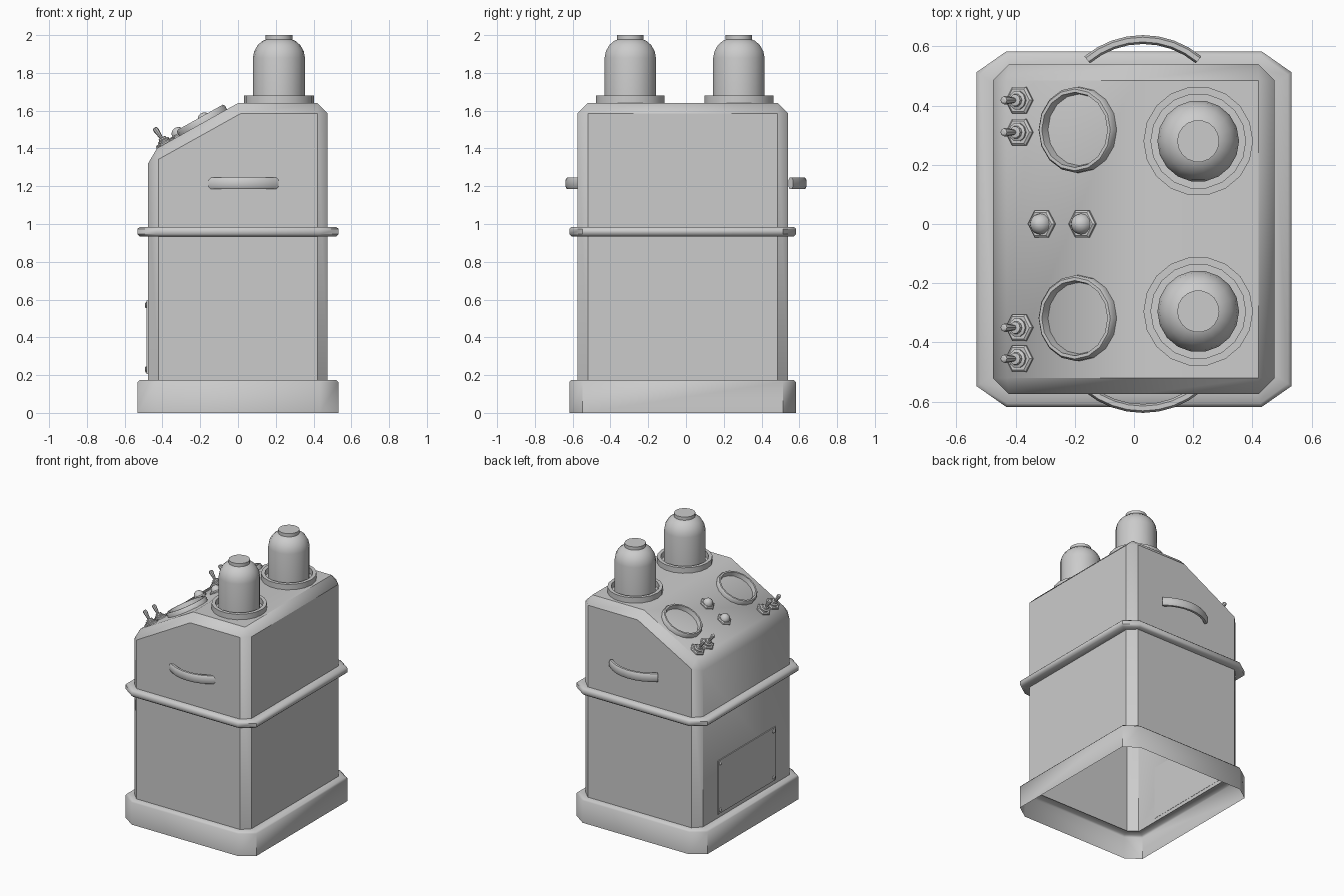
import bpy, bmesh, math
from mathutils import Matrix, Vector

cube = bpy.data.objects.get("Cube")
if cube:
    bpy.data.objects.remove(cube)

grey = bpy.data.materials.new("light_grey")
grey.use_nodes = True
grey.diffuse_color = (0.6, 0.6, 0.6, 1)
grey.node_tree.nodes["Principled BSDF"].inputs["Base Color"].default_value = (0.6, 0.6, 0.6, 1)

MID_Y = -0.0175                     # centre of the cabinet in depth
TOP = 1.64                          # height of the flat top
TILT = math.atan2(0.265, 0.475)     # angle of the sloping console


def finish(name, bm, matrix=Matrix(), angle=35, bevel=0):
    bmesh.ops.recalc_face_normals(bm, faces=bm.faces)
    mesh = bpy.data.meshes.new(name)
    bm.to_mesh(mesh)
    bm.free()
    mesh.materials.append(grey)
    obj = bpy.data.objects.new(name, mesh)
    bpy.context.collection.objects.link(obj)
    obj.matrix_world = matrix
    if bevel:
        mod = obj.modifiers.new("chamfer", "BEVEL")
        mod.width = bevel
        mod.segments = 1
        mod.limit_method = "ANGLE"
        mod.angle_limit = math.radians(40)
    bpy.ops.object.select_all(action="DESELECT")
    obj.select_set(True)
    bpy.context.view_layer.objects.active = obj
    bpy.ops.object.shade_smooth_by_angle(angle=math.radians(angle))
    return obj


def loft(name, loops, matrix=Matrix(), caps=(False, False), angle=35):
    """Skin a row of closed point loops."""
    bm = bmesh.new()
    rows = [[bm.verts.new(p) for p in loop] for loop in loops]
    n = len(rows[0])
    for a, b in zip(rows, rows[1:]):
        for i in range(n):
            j = (i + 1) % n
            bm.faces.new((a[i], a[j], b[j], b[i]))
    if caps[0]:
        bm.faces.new(rows[0])
    if caps[1]:
        bm.faces.new(rows[-1])
    return finish(name, bm, matrix, angle)


def lathe(name, profile, sides, matrix, cap=True, angle=35):
    """Revolve (radius, height) points around local z."""
    turn = [2 * math.pi * i / sides for i in range(sides)]
    loops = [[(r * math.cos(t), r * math.sin(t), z) for t in turn] for r, z in profile]
    return loft(name, loops, matrix, (False, cap), angle)


def on_slope(x, y):
    """Frame on the sloping console, with local z pointing out of it."""
    z = TOP + x * math.tan(TILT)
    return Matrix.Translation((x, y, z)) @ Matrix.Rotation(-TILT, 4, "Y")


def frame_loop(inset, z):
    """Rectangle with clipped corners."""
    x, y = 0.532 - inset, 0.6 - inset
    cx, cy = 0.1 - 0.6 * inset, 0.07 - 0.3 * inset
    quarter = [(x, y - cy), (x - cx, y)]
    half = quarter + [(-px, py) for px, py in reversed(quarter)]
    return [(px, py + MID_Y, z) for px, py in half + [(-px, -py) for px, py in half]]


# Cabinet: side profile pushed through in depth, open underneath
bm = bmesh.new()
outline = [(-0.477, 0.175), (-0.477, 1.374), (0, TOP), (0.475, TOP), (0.475, 0.175)]
near = [bm.verts.new((x, -0.575, z)) for x, z in outline]
far = [bm.verts.new((x, 0.54, z)) for x, z in outline]
bm.faces.new(near)
bm.faces.new(far)
for i in range(len(outline) - 1):
    bm.faces.new((near[i], near[i + 1], far[i + 1], far[i]))
finish("cabinet", bm, angle=65, bevel=0.055)

# Skirt and waist band
loft("base_skirt", [frame_loop(i, z) for i, z in
                    [(0, 0), (0, 0.163), (0.012, 0.175), (0.06, 0.175)]], angle=50)
loft("waist_band", [frame_loop(i, z) for i, z in
                    [(0.06, 0.935), (0.012, 0.935), (0, 0.946), (0, 0.974),
                     (0.012, 0.985), (0.06, 0.985)]], angle=50)

# Bowed handles on the two sides
section = [(0.015, 0.018), (0.008, 0.03), (-0.008, 0.03), (-0.015, 0.018)]
section += [(-a, -b) for a, b in section]
for side, label in ((-1, "front"), (1, "back")):
    loops = []
    for k in range(9):
        t = math.radians(-40 + 10 * k)
        loops.append([(0.03 + (0.293 + a) * math.sin(t),
                       side * (0.33 + (0.293 + a) * math.cos(t)), 1.215 + b)
                      for a, b in section])
    loft(label + "_handle", loops, caps=(True, True))

# Two domed canisters, each in a collar
collar = [(0.185, -0.01), (0.185, 0.04), (0.16, 0.04), (0.16, -0.01)]
canister = [(0.138, -0.01), (0.138, 0.24), (0.131, 0.275), (0.112, 0.308),
            (0.086, 0.33), (0.071, 0.336), (0.071, 0.36)]
for y, label in ((-0.295, "front"), (0.28, "back")):
    place = Matrix.Translation((0.217, y, TOP))
    lathe(label + "_collar", collar, 18, place, cap=False)
    lathe(label + "_canister", canister, 18, place)

# Gauge bezels on the console
bezel = [(0.145, -0.01), (0.145, 0.022), (0.138, 0.032), (0.127, 0.032), (0.12, -0.005)]
for y, label in ((-0.318, "front"), (0.318, "back")):
    lathe(label + "_gauge_bezel", bezel, 16, on_slope(-0.185, y), cap=False)

# Indicator lamps: hex nut with a round lens
nut = [(0.052, -0.01), (0.052, 0.008), (0.044, 0.014)]
lens = [(0.036 * math.cos(t), 0.012 + 0.036 * math.sin(t))
        for t in (math.radians(a) for a in (0, 22, 45, 67, 85))]
for x, label in ((-0.31, "lower"), (-0.172, "upper")):
    lathe(label + "_lamp_nut", nut, 6, on_slope(x, 0), angle=20)
    lathe(label + "_lamp_lens", lens, 12, on_slope(x, 0))

# Toggle switches: hex nut, threaded neck and flared lever
neck = [(0.032, 0.01), (0.032, 0.022), (0.022, 0.026), (0.02, 0.036), (0.01, 0.038)]
lever = [(0.008, 0.03), (0.015, 0.088), (0.013, 0.098), (0.007, 0.102)]
for i, y in enumerate((-0.455, -0.35, 0.31, 0.418)):
    place = on_slope(-0.385, y)
    lathe(f"switch_nut_{i + 1}", nut, 6, place, angle=20)
    lathe(f"switch_neck_{i + 1}", neck, 10, place)
    lathe(f"switch_lever_{i + 1}", lever, 8, place @ Matrix.Rotation(math.radians(-5), 4, "Y"))

# Access plate with corner screws on the console side
PLATE_Y, PLATE_Z = 0.335, 0.195
centre = Vector((-0.48, MID_Y, 0.4))
bm = bmesh.new()
bmesh.ops.create_cube(bm, size=1)
bmesh.ops.scale(bm, vec=(0.009, 2 * PLATE_Y, 2 * PLATE_Z), verts=bm.verts)
finish("access_plate", bm, Matrix.Translation(centre))
screw = [(0.016, 0), (0.016, 0.005), (0.009, 0.01)]
for sy in (-1, 1):
    for sz in (-1, 1):
        spot = centre + Vector((-0.003, sy * (PLATE_Y - 0.025), sz * (PLATE_Z - 0.025)))
        place = Matrix.Translation(spot) @ Matrix.Rotation(-math.pi / 2, 4, "Y")
        lathe(f"screw_{'right' if sy < 0 else 'left'}_{'low' if sz < 0 else 'high'}",
              screw, 8, place)
